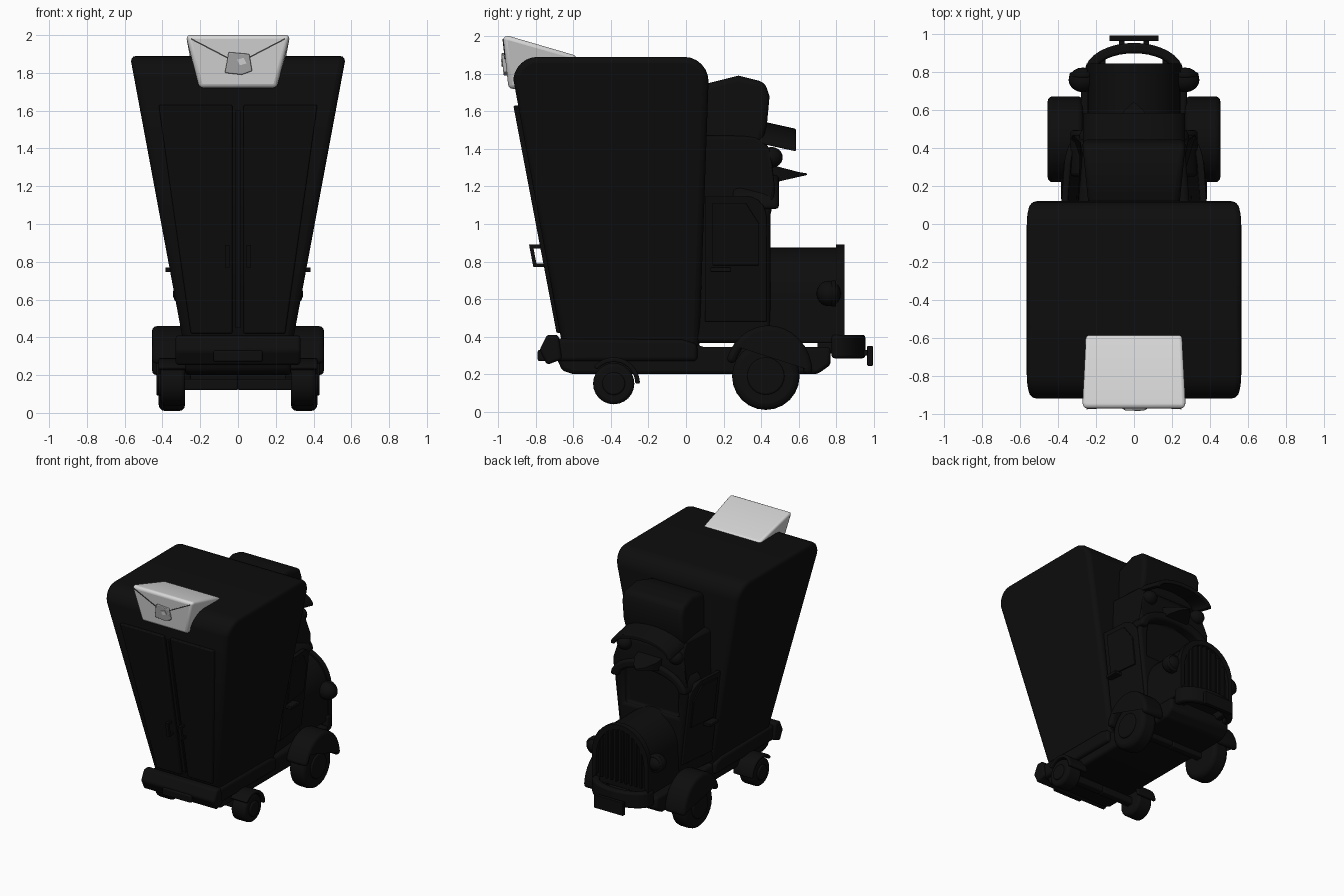
import bpy, bmesh
from math import sin, cos, pi, radians

if "Cube" in bpy.data.objects:
    bpy.data.objects.remove(bpy.data.objects["Cube"])


def material(name, level):
    m = bpy.data.materials.new(name)
    m.use_nodes = True
    colour = (level, level, level, 1)
    m.diffuse_color = colour
    m.node_tree.nodes["Principled BSDF"].inputs["Base Color"].default_value = colour
    return m


BLACK = material("black paint", 0.004)
WHITE = material("envelope white", 0.68)
GREY = material("seal grey", 0.4)
LINE = material("fold line grey", 0.05)


def finish(name, bm, mat, bevel=0, seg=3, cutter=None):
    bmesh.ops.recalc_face_normals(bm, faces=bm.faces)
    me = bpy.data.meshes.new(name)
    bm.to_mesh(me)
    bm.free()
    ob = bpy.data.objects.new(name, me)
    bpy.context.collection.objects.link(ob)
    me.materials.append(mat)
    if cutter:
        cut = ob.modifiers.new("recess", "BOOLEAN")
        cut.operation, cut.object, cut.solver = "DIFFERENCE", cutter, "EXACT"
    if bevel:
        b = ob.modifiers.new("soft edges", "BEVEL")
        b.width, b.segments, b.limit_method = bevel, seg, "ANGLE"
    bpy.ops.object.select_all(action="DESELECT")
    ob.select_set(True)
    bpy.context.view_layer.objects.active = ob
    bpy.ops.object.shade_smooth_by_angle(angle=radians(35))
    return ob


def prism(name, pts, axis, lo, hi, mat=BLACK, bevel=0, warp=None, **kw):
    """Extrude an outline along an axis, then optionally reshape it."""
    place = {"x": lambda t, a, b: (t, a, b), "y": lambda t, a, b: (a, t, b),
             "z": lambda t, a, b: (a, b, t)}[axis]
    bm = bmesh.new()
    ends = [[bm.verts.new(place(t, *p)) for p in pts] for t in (lo, hi)]
    for ring in ends:
        bm.faces.new(ring)
    for i in range(len(pts)):
        j = (i + 1) % len(pts)
        bm.faces.new((ends[0][i], ends[0][j], ends[1][j], ends[1][i]))
    if warp:
        for v in bm.verts:
            v.co = warp(*v.co)
    return finish(name, bm, mat, bevel, **kw)


def block(name, x, y, z, mat=BLACK, bevel=0.01, **kw):
    return prism(name, [(x[0], y[0]), (x[1], y[0]), (x[1], y[1]), (x[0], y[1])],
                 "z", z[0], z[1], mat, bevel, **kw)


def arc(cx, cy, rx, ry, a0, a1, n=14):
    angles = [radians(a0 + (a1 - a0) * i / n) for i in range(n + 1)]
    return [(cx + rx * cos(a), cy + ry * sin(a)) for a in angles]


def band(cx, cy, rx, ry, thick, a0, a1, n=14):
    return arc(cx, cy, rx, ry, a0, a1, n) + arc(cx, cy, rx - thick, ry - thick, a1, a0, n)


def sphere(name, centre, size):
    bm = bmesh.new()
    bmesh.ops.create_uvsphere(bm, u_segments=20, v_segments=12, radius=1)
    for v in bm.verts:
        v.co = [c + s * p for c, s, p in zip(centre, size, v.co)]
    return finish(name, bm, BLACK)


def span(s, a, b):
    return sorted((s * a, s * b))


# Tall cargo box that widens upward
def box_half(z):
    return 0.30 + (z - 0.43) * 0.186


box = [(-0.66, 0.36), (-0.62, 0.28), (0.03, 0.28), (0.07, 0.33)]
box += arc(-0.01, 1.76, 0.13, 0.13, 0, 90, 6) + arc(-0.79, 1.76, 0.13, 0.13, 90, 175, 6)
prism("cargo_box", box, "x", -1, 1, bevel=0.04,
      warp=lambda x, y, z: (x * box_half(z), y, z))


# Rear doors lying on the sloping back
def back_y(z):
    return -0.66 - (z - 0.36) * 0.19


for s, side in ((-1, "right"), (1, "left")):
    prism("rear_door_" + side, [(0.03, 0.42), (0.25, 0.42), (0.42, 1.63), (0.03, 1.63)],
          "y", 0.02, -0.018, bevel=0.008,
          warp=lambda x, y, z: (s * x, y + back_y(z), z))
    for z in (0.78, 0.88):
        block("rear_handle_mount", span(s, 0.05, 0.065), (back_y(z) - 0.07, back_y(z)),
              (z - 0.01, z + 0.01), bevel=0)
    prism("rear_handle_bar", [(s * 0.045, 0.77), (s * 0.07, 0.77), (s * 0.07, 0.89), (s * 0.045, 0.89)],
          "y", -0.075, -0.055, warp=lambda x, y, z: (x, y + back_y(z), z))
prism("rear_lock_rod", [(-0.012, 0.45), (0.012, 0.45), (0.012, 1.6), (-0.012, 1.6)], "y",
      0.01, -0.012, warp=lambda x, y, z: (x, y + back_y(z), z))

# Chassis and rear bumper
prism("chassis", [(-0.73, 0.38), (-0.66, 0.22), (-0.6, 0.2), (0.7, 0.2), (0.77, 0.25),
                  (0.77, 0.345), (0.08, 0.345), (0.04, 0.38)], "x", -0.28, 0.28, bevel=0.02)
prism("chassis_skirt", [(-0.7, 0.27), (0.06, 0.27), (0.06, 0.36), (-0.02, 0.385), (-0.7, 0.39)],
      "x", -0.31, 0.31, bevel=0.02)
prism("rear_bumper", [(-0.78, 0.33), (-0.74, 0.25), (-0.66, 0.28), (-0.68, 0.41), (-0.74, 0.41)],
      "x", -0.33, 0.33, bevel=0.015)
block("rear_step", (-0.13, 0.13), (-0.79, -0.7), (0.27, 0.33))

# Tapered cab with a recessed windscreen
def cab_half(y, z):
    half = 0.28 + (z - 0.36) * 0.115 if z < 1.22 else 0.38 - (z - 1.22) * 0.35
    return half - max(0, y - 0.25) * 0.2


cutter = block("windscreen_cutter", (-0.24, 0.24), (0.41, 0.7), (0.86, 1.2), bevel=0)
cutter.hide_render = True
cutter.hide_viewport = True
prism("cab", [(0.03, 0.365), (0.45, 0.365), (0.45, 1.05), (0.47, 1.14), (0.47, 1.22), (0.45, 1.4),
              (0.38, 1.47), (0.03, 1.47), (0.03, 1.22)], "x", -1, 1, bevel=0.025,
      warp=lambda x, y, z: (x * cab_half(y, z), y, z), cutter=cutter)

# Cap shaped roof pod
prism("roof_pod", [(0.05, 1.42), (0.4, 1.42), (0.43, 1.52), (0.445, 1.68), (0.42, 1.755),
                   (0.28, 1.79), (0.12, 1.75), (0.05, 1.72)], "x", -1, 1, bevel=0.03,
      warp=lambda x, y, z: (x * (0.23 + 0.1 * y), y, z))

# Arched sun visor, brow and central beak
prism("sun_visor", band(0, 1.43, 0.27, 0.12, 0.035, 0, 180), "y", 0.36, 0.585, bevel=0.006,
      warp=lambda x, y, z: (x, y, z - (y - 0.39) * 0.22))
prism("windscreen_brow", band(0, 1.08, 0.34, 0.19, 0.07, 0, 180), "y", 0.25, 0.495, bevel=0.02)
prism("brow_beak", [(-0.11, 0.42), (0.11, 0.42), (0.1, 0.52), (0.05, 0.6), (0, 0.645),
                    (-0.05, 0.6), (-0.1, 0.52)], "z", -1, 1,
      warp=lambda x, y, z: (x, y, 1.265 + z * max(0.004, (0.645 - y) * 0.26)))

# Arched bonnet with a barred grille
def arch(half, top, bottom):
    return [(half, bottom)] + arc(0, top - 0.26, half, 0.26, 0, 180) + [(-half, bottom)]


prism("bonnet", arch(0.245, 0.875, 0.365), "y", 0.4, 0.815, bevel=0.01)
prism("grille_frame", arch(0.25, 0.89, 0.4) + arch(0.215, 0.85, 0.44)[::-1], "y", 0.8, 0.845)
for i in range(-4, 5):
    x = i * 0.044
    top = 0.59 + 0.26 * (1 - (x / 0.215) ** 2) ** 0.5
    block("grille_bar", (x - 0.009, x + 0.009), (0.805, 0.838), (0.42, top), bevel=0.004)

# Curved front bumper and blank plate
prism("front_bumper", band(0, 0.8, 0.26, 0.155, 0.055, -10, 190, 18), "z", 0.285, 0.41, bevel=0.015)
block("front_plate", (-0.13, 0.13), (0.965, 0.995), (0.245, 0.35), bevel=0.004)
for s in (-1, 1):
    block("bumper_bracket", span(s, 0.15, 0.2), (0.7, 0.88), (0.31, 0.37))
    block("plate_bracket", span(s, 0.05, 0.08), (0.92, 0.97), (0.3, 0.33), bevel=0)


# Wheels, mudguards, lamps and side details on both sides
def wheel(name, s, y, z, r, x0, x1):
    prism(name + "_tyre", arc(y, z, r, r, 0, 345, 23), "x", *span(s, x0, x1), bevel=r * 0.18)
    prism(name + "_hub", arc(y, z, r * 0.55, r * 0.55, 0, 345, 23), "x",
          *span(s, x1 - 0.02, x1 + 0.012), bevel=0.008)
    block(name + "_axle", span(s, 0, x0 + 0.02), (y - 0.03, y + 0.03), (z - 0.03, z + 0.03))


for s, side in ((-1, "right"), (1, "left")):
    wheel("front_wheel_" + side, s, 0.425, 0.19, 0.18, 0.28, 0.42)
    wheel("rear_wheel_" + side, s, -0.385, 0.15, 0.11, 0.28, 0.41)
    guard = band(0.44, 0.2, 0.235, 0.26, 0.05, 0, 165)
    prism("front_mudguard_" + side, guard, "x", *span(s, 0.27, 0.455), bevel=0.025)
    prism("rear_mudguard_" + side, band(-0.385, 0.15, 0.14, 0.14, 0.025, 0, 140), "x",
          *span(s, 0.25, 0.42), bevel=0.008)
    sphere("headlight_" + side, (s * 0.27, 0.76, 0.63), (0.075, 0.065, 0.068))
    prism("headlight_rim_" + side, arc(s * 0.27, 0.63, 0.07, 0.07, 0, 345, 23), "y", 0.77, 0.8, bevel=0.01)
    sphere("brow_lamp_" + side, (s * 0.23, 0.455, 1.355), (0.06, 0.06, 0.055))
    block("door_handle_" + side, span(s, 0.3, 0.385), (0.13, 0.24), (0.745, 0.77), bevel=0.005)

    def on_side(x, y, z):
        return (s * (cab_half(y, z) + x), y, z)

    door = [(0.1, 0.48), (0.43, 0.48), (0.43, 0.98)] + arc(0.32, 1.03, 0.11, 0.12, 0, 90, 5) + [(0.1, 1.15)]
    prism("cab_door_" + side, door, "x", -0.02, 0.014, bevel=0.006, warp=on_side)
    pane = [(0.14, 0.78), (0.39, 0.78), (0.39, 1.0), (0.32, 1.11), (0.14, 1.11)]
    prism("door_window_" + side, pane, "x", 0.005, 0.02, bevel=0.004, warp=on_side)

# Envelope wedge on the rear roof edge
def face_y(z):
    return -0.945 - (z - 1.72) * 0.11


wedge = [(-0.975, 2.0), (-0.94, 2.0), (-0.58, 1.895), (-0.6, 1.72), (-0.945, 1.72)]
prism("envelope", wedge, "x", -1, 1, WHITE, bevel=0.022,
      warp=lambda x, y, z: (x * min(0.275, 0.205 + (z - 1.72) * 0.31), y, z))
for s in (-1, 1):
    prism("envelope_fold", [(s * 0.25, 1.985), (0, 1.855), (0, 1.847), (s * 0.25, 1.977)], "y",
          0.002, -0.003, LINE, warp=lambda x, y, z: (x, y + face_y(z), z))
prism("envelope_seal", [(-0.05, 1.91), (0.06, 1.9), (0.075, 1.81), (0.02, 1.79), (-0.07, 1.8), (-0.06, 1.85)],
      "y", 0.005, -0.018, GREY, bevel=0.006, warp=lambda x, y, z: (x, y + face_y(z), z))
prism("seal_stamp", [(-0.005, 1.87), (0.03, 1.88), (0.045, 1.85), (0.01, 1.84)], "y",
      -0.01, -0.023, WHITE, warp=lambda x, y, z: (x, y + face_y(z), z))
